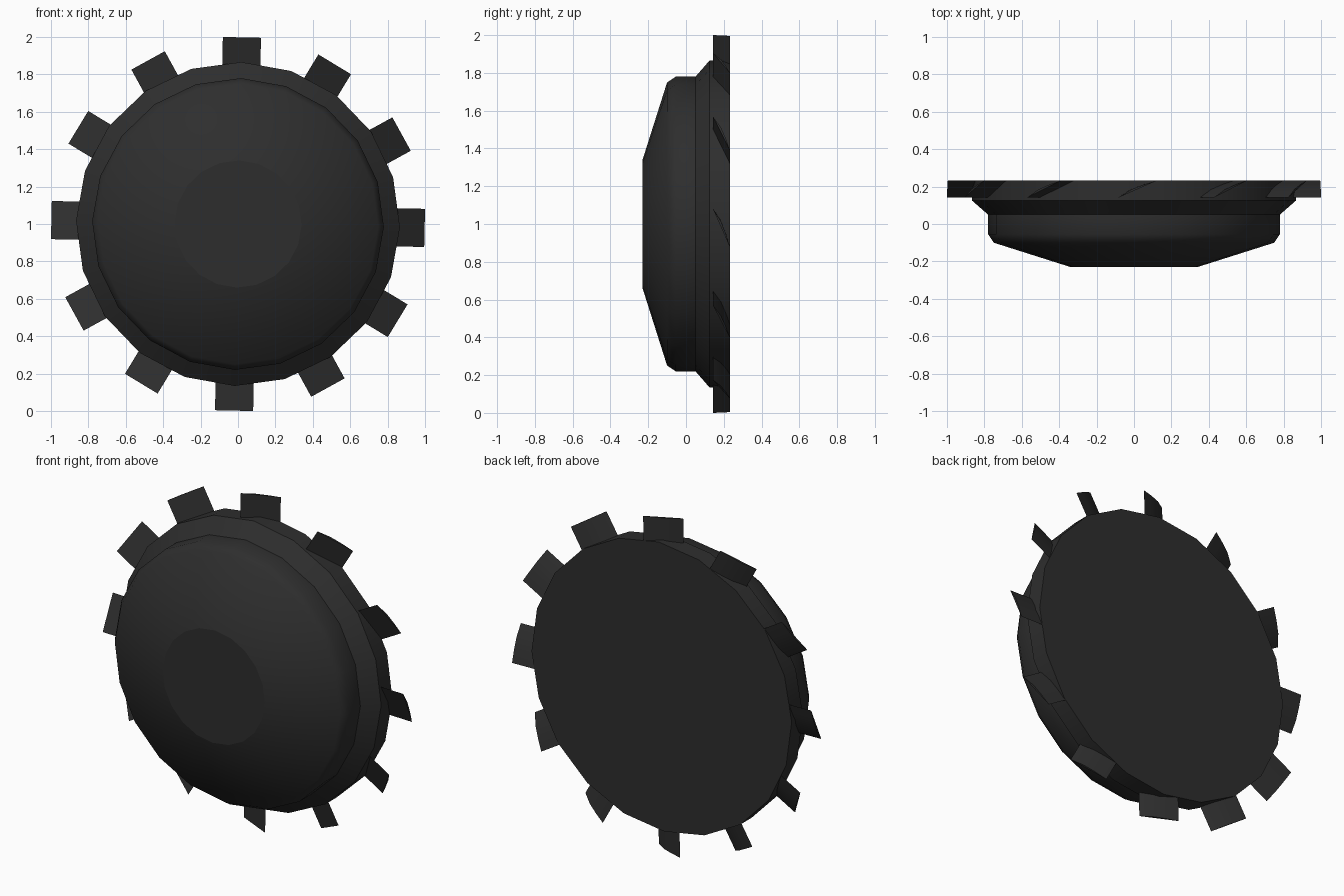
import bpy, bmesh, math

if "Cube" in bpy.data.objects:
    bpy.data.objects.remove(bpy.data.objects["Cube"])

mat = bpy.data.materials.new("charcoal")
mat.diffuse_color = (0.027, 0.027, 0.027, 1)
mat.use_nodes = True
mat.node_tree.nodes["Principled BSDF"].inputs["Base Color"].default_value = mat.diffuse_color

TURN = math.radians(1.2)   # whole wheel is turned slightly clockwise


def place(ang, r, y):
    # ang is measured clockwise from the top, seen from the front
    return (r * math.sin(ang + TURN), y, 1 + r * math.cos(ang + TURN))


def finish(bm, name, smooth):
    bmesh.ops.recalc_face_normals(bm, faces=bm.faces)
    me = bpy.data.meshes.new(name)
    bm.to_mesh(me)
    bm.free()
    me.materials.append(mat)
    ob = bpy.data.objects.new(name, me)
    bpy.context.collection.objects.link(ob)
    bpy.ops.object.select_all(action='DESELECT')
    ob.select_set(True)
    bpy.context.view_layer.objects.active = ob
    bpy.ops.object.shade_smooth_by_angle(angle=math.radians(smooth))
    return ob


# stepped round body: (y, radius) profile turned around the y axis
SIDES = 20
profile = [(-0.23, 0.34), (-0.10, 0.75), (-0.055, 0.78),
           (0.05, 0.78), (0.125, 0.866), (0.232, 0.866)]
bm = bmesh.new()
rings = [[bm.verts.new(place(2 * math.pi * i / SIDES, r, y)) for i in range(SIDES)]
         for y, r in profile]
for a, b in zip(rings, rings[1:]):
    for i in range(SIDES):
        j = (i + 1) % SIDES
        bm.faces.new((a[i], a[j], b[j], b[i]))
bm.faces.new(rings[0])
bm.faces.new(rings[-1])
body = finish(bm, "round_body", 40)
for p in body.data.polygons:      # end caps stay flat
    if len(p.vertices) > 4:
        p.use_smooth = False

# twelve pitched blades with a thin bowed section: (sideways, y)
section = [(-0.102, 0.142), (-0.035, 0.185), (0.035, 0.212),
           (0.102, 0.232), (0.0, 0.187)]
bm = bmesh.new()
for k in range(12):
    ang = k * math.pi / 6
    ends = []
    for r in (0.8, 0.998):
        ring = []
        for t, y in section:
            x0, _, z0 = place(ang, r, 0)
            ring.append(bm.verts.new((x0 + t * math.cos(ang + TURN), y,
                                      z0 - t * math.sin(ang + TURN))))
        ends.append(ring)
    n = len(section)
    for i in range(n):
        j = (i + 1) % n
        bm.faces.new((ends[0][i], ends[0][j], ends[1][j], ends[1][i]))
    bm.faces.new(ends[0])
    bm.faces.new(ends[1])
finish(bm, "rim_blades", 30)
